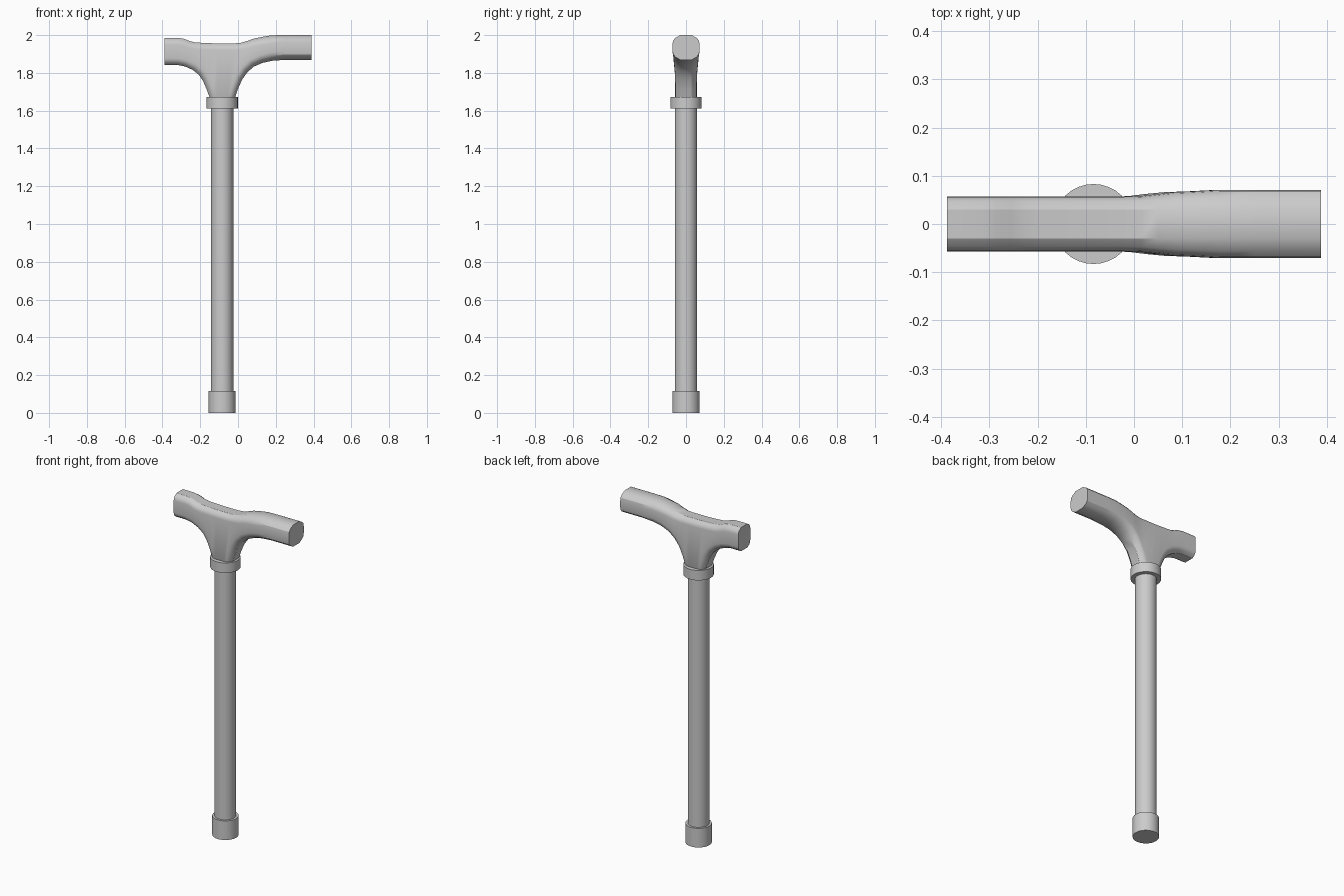
import bpy, bmesh
from mathutils import Vector

if "Cube" in bpy.data.objects:
    bpy.data.objects.remove(bpy.data.objects["Cube"])

CX = -0.084  # axis of the shaft


def smooth(ob, angle=0.55):
    bpy.ops.object.select_all(action='DESELECT')
    ob.select_set(True)
    bpy.context.view_layer.objects.active = ob
    bpy.ops.object.shade_smooth_by_angle(angle=angle)


def cylinder(name, r, z0, z1):
    bpy.ops.mesh.primitive_cylinder_add(vertices=32, radius=r, depth=z1 - z0,
                                        location=(CX, 0, (z0 + z1) / 2))
    ob = bpy.context.object
    ob.name = name
    smooth(ob)


# Straight parts
cylinder("rubber_tip", 0.072, 0, 0.115)
cylinder("shaft", 0.059, 0.10, 1.63)
cylinder("collar", 0.083, 1.612, 1.672)

# Handle stations: top x, top z, bottom x, bottom z, half width
left = [(-.388, 1.985, -.388, 1.842, .057), (-.315, 1.985, -.32, 1.842, .057),
        (-.285, 1.98, -.28, 1.834, .057), (-.255, 1.968, -.24, 1.816, .057),
        (-.225, 1.961, -.207, 1.79, .057), (-.19, 1.959, -.185, 1.757, .057),
        (-.14, 1.957, -.165, 1.71, .057), (-.11, 1.956, -.143, 1.65, .057)]
right = [(-.06, 1.956, -.022, 1.65, .057), (-.02, 1.956, .0, 1.715, .057),
         (.015, 1.959, .022, 1.765, .058), (.05, 1.969, .05, 1.804, .062),
         (.085, 1.982, .085, 1.834, .066), (.13, 1.991, .13, 1.853, .068),
         (.18, 1.999, .18, 1.864, .071), (.25, 2.0, .25, 1.869, .071),
         (.388, 2.0, .388, 1.869, .071)]


def normals(pts):
    # upward normals of a curve in the xz plane, one-sided at its ends
    out = []
    for i in range(len(pts)):
        t = pts[min(i + 1, len(pts) - 1)] - pts[max(i - 1, 0)]
        out.append(Vector((-t.y, t.x)).normalized())
    out[0] = Vector((0, 1)) if pts[0].x < -.38 else out[0]
    out[-1] = Vector((0, 1)) if pts[-1].x > .38 else out[-1]
    return out


def half_rings(stations):
    top = [Vector(s[:2]) for s in stations]
    bot = [Vector(s[2:4]) for s in stations]
    rings = []
    for s, t, b, n in zip(stations, top, bot, normals(bot)):
        w = s[4]
        # flat crown, rounded shoulders, flat side, rounded shoulders, flat belly
        up = [(.03, 0), (.03 + (w - .03) * .62, .2 * w), (w * .96, .4 * w), (w, .62 * w)]
        side = [(y, t - Vector((0, d))) for y, d in up]
        side += [(y, b + n * d) for y, d in reversed(up)]
        ring = [(p.x, y, p.y) for y, p in side]
        rings.append(ring + [(x, -y, z) for x, y, z in reversed(ring)])
    return rings


bm = bmesh.new()
rings = [[bm.verts.new(p) for p in r] for r in half_rings(left) + half_rings(right)]
for a, b in zip(rings, rings[1:]):
    for i in range(len(a)):
        j = (i + 1) % len(a)
        bm.faces.new((a[i], a[j], b[j], b[i]))
bm.faces.new(rings[0])
bm.faces.new(list(reversed(rings[-1])))
bmesh.ops.recalc_face_normals(bm, faces=bm.faces)
mesh = bpy.data.meshes.new("handle")
bm.to_mesh(mesh)
bm.free()
handle = bpy.data.objects.new("handle", mesh)
bpy.context.collection.objects.link(handle)
smooth(handle)
